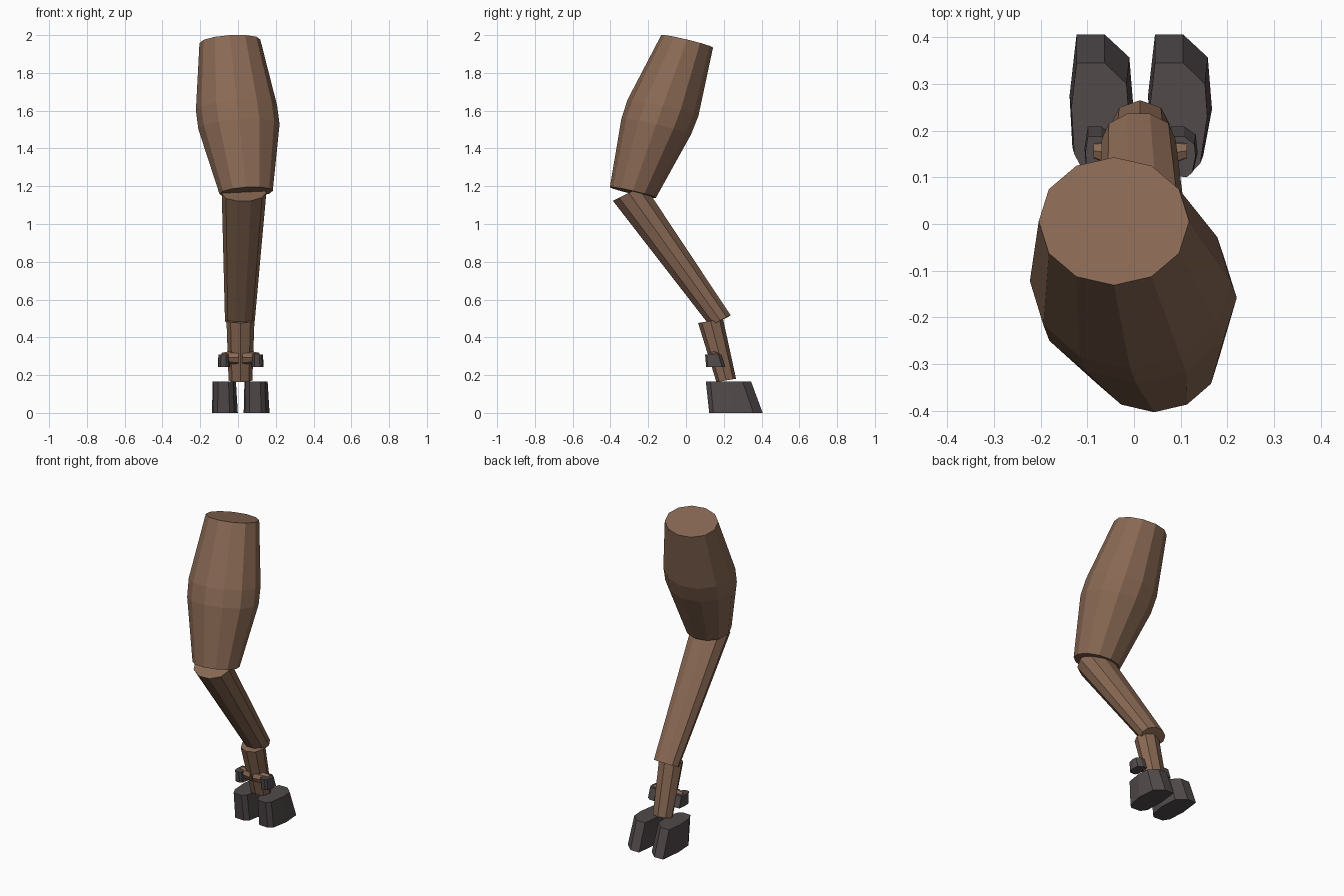
import bpy, bmesh, math
from mathutils import Vector

if "Cube" in bpy.data.objects:
    bpy.data.objects.remove(bpy.data.objects["Cube"])


def material(name, rgb):
    m = bpy.data.materials.new(name)
    m.diffuse_color = (*rgb, 1)
    m.use_nodes = True
    m.node_tree.nodes["Principled BSDF"].inputs["Base Color"].default_value = m.diffuse_color
    return m


hide = material("brown_hide", (0.25, 0.14, 0.088))
horn = material("dark_hoof", (0.083, 0.068, 0.070))


def loft(name, rings, mat):
    """Skin a closed solid through rings of equal point count."""
    bm = bmesh.new()
    loops = [[bm.verts.new(p) for p in ring] for ring in rings]
    n = len(loops[0])
    for a, b in zip(loops, loops[1:]):
        for i in range(n):
            j = (i + 1) % n
            bm.faces.new((a[i], a[j], b[j], b[i]))
    bm.faces.new(loops[0][::-1])
    bm.faces.new(loops[-1])
    bmesh.ops.recalc_face_normals(bm, faces=bm.faces)
    mesh = bpy.data.meshes.new(name)
    bm.to_mesh(mesh)
    bm.free()
    mesh.materials.append(mat)
    ob = bpy.data.objects.new(name, mesh)
    bpy.context.collection.objects.link(ob)
    return ob


def ellipse(center, u, v, sides):
    c, u, v = Vector(center), Vector(u), Vector(v)
    angles = [2 * math.pi * i / sides for i in range(sides)]
    return [c + u * math.cos(a) + v * math.sin(a) for a in angles]


def limb(name, sections, sides, roll):
    """Sections: centre, half width in x, half depth (y, z)."""
    rings = [ellipse(c, (rx, 0, rx * roll), (0, dy, dz), sides)
             for c, rx, dy, dz in sections]
    return loft(name, rings, hide)


# Bulging thigh
limb("thigh", [
    ((-0.043, 0.006, 1.967), 0.161, 0.137, -0.033),
    ((-0.008, -0.122, 1.615), 0.215, 0.188, -0.042),
    ((0.005, -0.158, 1.515), 0.215, 0.184, -0.042),
    ((0.043, -0.281, 1.167), 0.141, 0.122, -0.028)], 12, 0.06)

# Slanted shank
limb("shank", [
    ((0.032, -0.303, 1.163), 0.118, 0.087, 0.043),
    ((0.010, 0.182, 0.488), 0.079, 0.057, 0.030)], 10, 0.02)

# Short lower leg
limb("lower_leg", [
    ((0.013, 0.130, 0.487), 0.074, 0.066, 0.011),
    ((0.013, 0.213, 0.172), 0.063, 0.052, 0.009)], 8, 0.0)

# Hoof outlines at ground and at the top, relative to x = 0
SOLE = [(-.053, .406), (.007, .406), (.060, .357), (.069, .246), (.050, .145),
        (.025, .123), (-.038, .127), (-.062, .165), (-.068, .275)]
CROWN = [(-.053, .345), (.007, .345), (.054, .300), (.059, .230), (.044, .130),
         (.020, .105), (-.036, .108), (-.058, .150), (-.064, .250)]


def hoof(name, x, y0, z0, sx, sy, sz):
    rings = [[(x + px * sx, y0 + py * sy, z0 + z * sz) for px, py in ring]
             for ring, z in ((SOLE, 0), (CROWN, 0.165))]
    return loft(name, rings, horn)


# Two hooves and two small dewclaws
for side, x, claw_x in (("left", -0.070, -0.074), ("right", 0.098, 0.104)):
    hoof(side + "_hoof", x, 0, 0, 1, 1, 1)
    hoof(side + "_dewclaw", claw_x, 0.063, 0.242, 0.47, 0.36, 0.41)

# Stubs that carry the dewclaws
for side, s in (("left", -1), ("right", 1)):
    rings = [ellipse((0.0135 + s * x, y, z), (0, r, 0), (0, 0, r), 8)
             for x, y, z, r in ((0.010, 0.146, 0.292, 0.036),
                                (0.055, 0.150, 0.293, 0.034),
                                (0.100, 0.157, 0.298, 0.020))]
    loft(side + "_dewclaw_stub", rings, hide)
